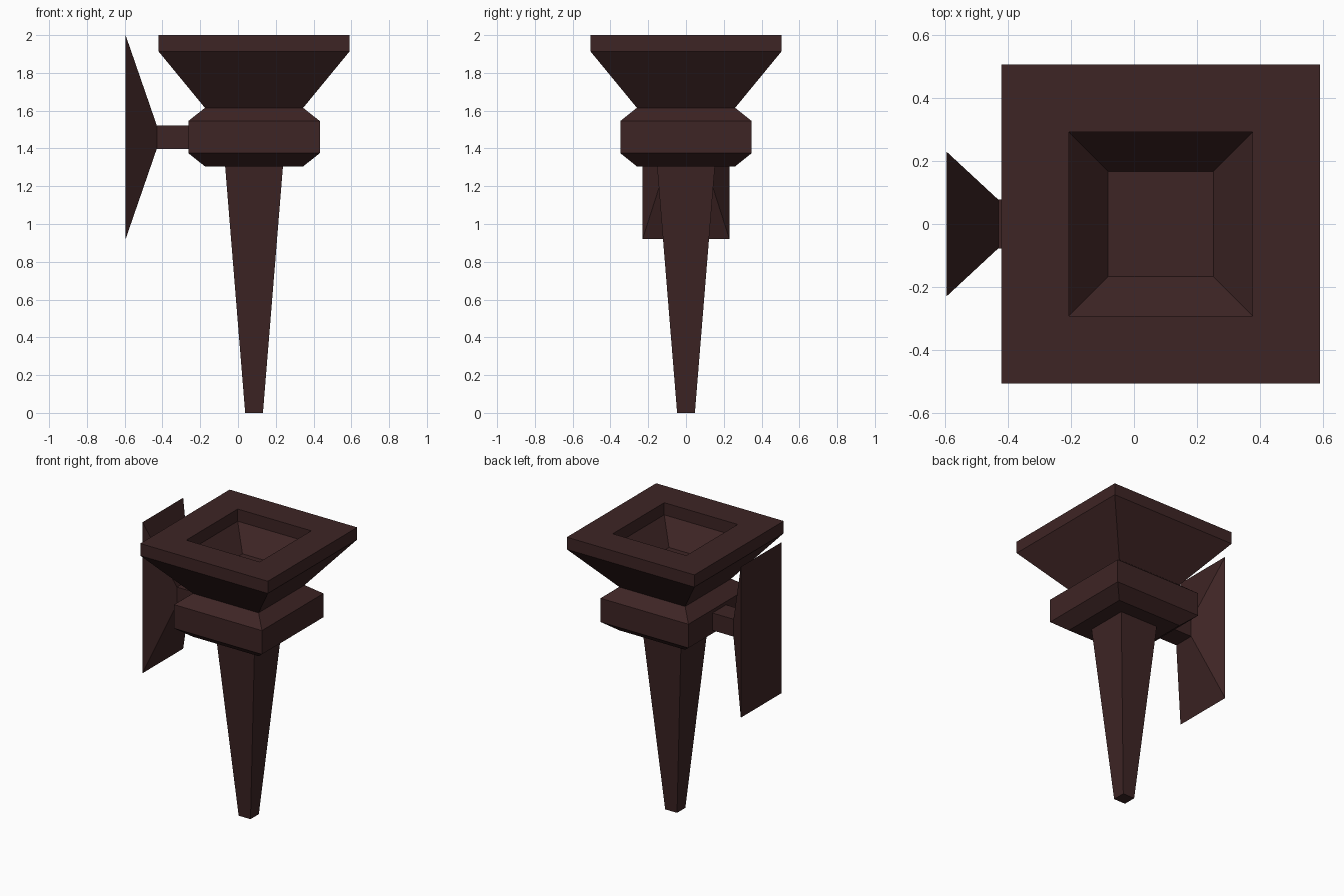
import bpy, bmesh
from mathutils import Vector

if "Cube" in bpy.data.objects:
    bpy.data.objects.remove(bpy.data.objects["Cube"])

mat = bpy.data.materials.new("dark brown iron")
mat.diffuse_color = (0.048, 0.018, 0.018, 1)
mat.use_nodes = True
mat.node_tree.nodes["Principled BSDF"].inputs["Base Color"].default_value = mat.diffuse_color


def loft(name, sections):
    """Skin a chain of four-cornered rings, capping both ends."""
    bm = bmesh.new()
    rings = [[bm.verts.new(p) for p in ring] for ring in sections]
    for a, b in zip(rings, rings[1:]):
        for i in range(4):
            j = (i + 1) % 4
            bm.faces.new((a[i], a[j], b[j], b[i]))
    bm.faces.new(rings[0][::-1])
    bm.faces.new(rings[-1])
    bmesh.ops.recalc_face_normals(bm, faces=bm.faces)
    me = bpy.data.meshes.new(name)
    bm.to_mesh(me)
    bm.free()
    me.materials.append(mat)
    ob = bpy.data.objects.new(name, me)
    bpy.context.collection.objects.link(ob)
    return ob


CORNERS = ((-1, -1), (1, -1), (1, 1), (-1, 1))
CX = 0.085  # torch axis


def square(r, z):
    return [Vector((CX + r * u, r * v, z)) for u, v in CORNERS]


def upright(x, hy, z0, z1):
    zc, hz = (z0 + z1) / 2, (z1 - z0) / 2
    return [Vector((x, hy * u, zc + hz * v)) for u, v in CORNERS]


# torch: tapered shaft, chamfered collar, flared bowl and recessed cup
torch_profile = [(0.047, 0), (0.153, 1.305), (0.26, 1.305), (0.348, 1.375),
                 (0.348, 1.545), (0.26, 1.615), (0.505, 1.913), (0.505, 2.0),
                 (0.291, 2.0), (0.291, 1.913), (0.167, 1.76)]
loft("torch_body", [square(r, z) for r, z in torch_profile])

# wall bracket: back plate tapering into the arm that meets the collar
loft("wall_bracket", [upright(-0.595, 0.23, 0.92, 2.0),
                      upright(-0.43, 0.077, 1.398, 1.522),
                      upright(-0.262, 0.077, 1.398, 1.522)])
